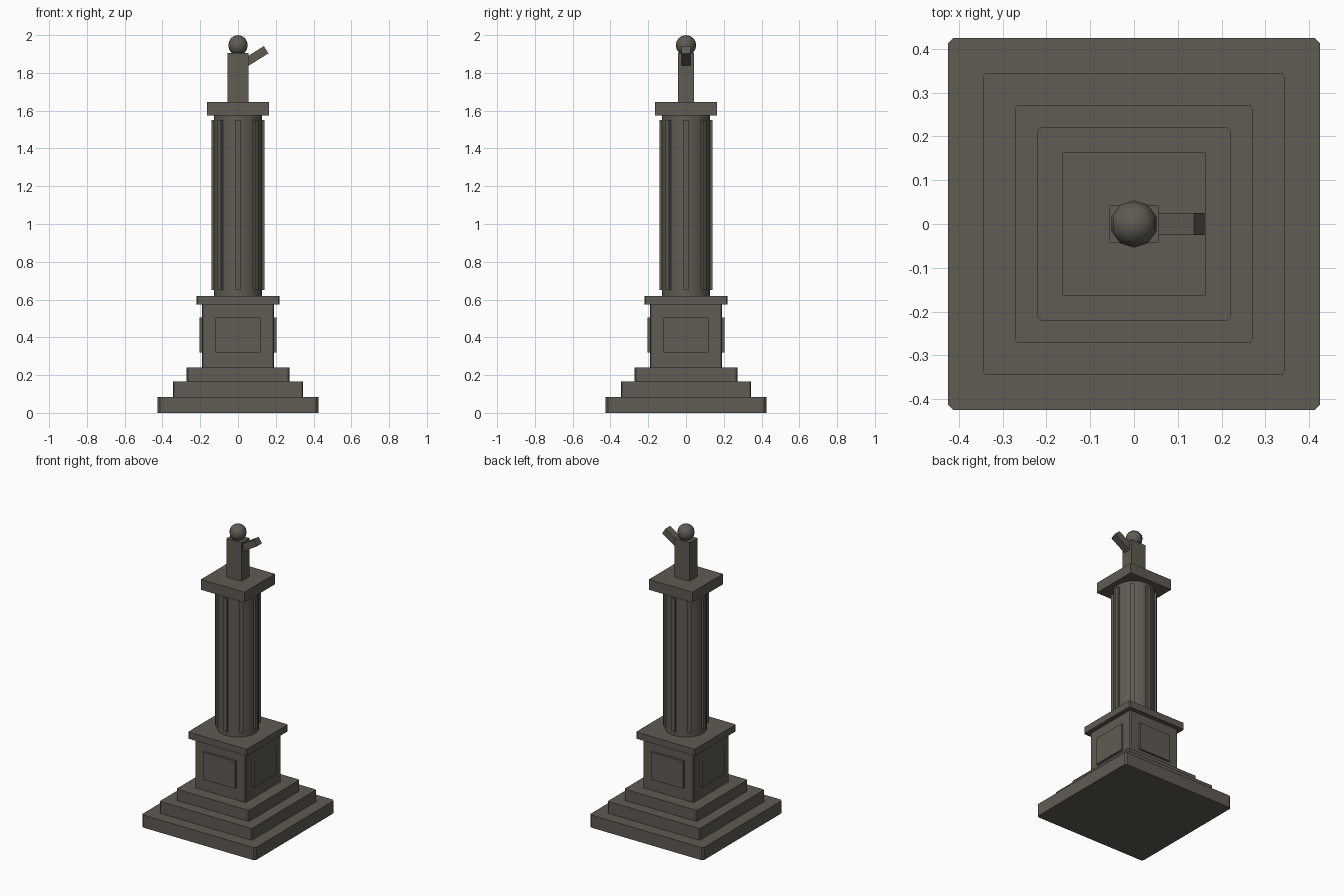
import bpy, bmesh, math
from mathutils import Matrix, Vector

if "Cube" in bpy.data.objects:
    bpy.data.objects.remove(bpy.data.objects["Cube"])

stone = bpy.data.materials.new("dark_stone")
stone.diffuse_color = (0.115, 0.105, 0.087, 1)
stone.use_nodes = True
stone.node_tree.nodes["Principled BSDF"].inputs["Base Color"].default_value = stone.diffuse_color


def finish(name, bm):
    mesh = bpy.data.meshes.new(name)
    bm.to_mesh(mesh)
    bm.free()
    mesh.materials.append(stone)
    obj = bpy.data.objects.new(name, mesh)
    bpy.context.collection.objects.link(obj)
    return obj


def box(name, size, center, rot=None, chamfer=0):
    """Box with optional chamfer on its vertical edges; rot is applied last."""
    bm = bmesh.new()
    bmesh.ops.create_cube(bm, size=1, matrix=Matrix.Diagonal((*size, 1)))
    if chamfer:
        upright = [e for e in bm.edges
                   if abs((e.verts[0].co - e.verts[1].co).z) > 0.001]
        bmesh.ops.bevel(bm, geom=upright, offset=chamfer, segments=1, affect='EDGES')
    bmesh.ops.transform(bm, matrix=Matrix.Translation(center), verts=bm.verts)
    if rot:
        bmesh.ops.transform(bm, matrix=rot, verts=bm.verts)
    return finish(name, bm)


def slab(name, half, z0, z1, chamfer=0):
    return box(name, (half * 2, half * 2, z1 - z0), (0, 0, (z0 + z1) / 2), chamfer=chamfer)


def smooth(obj, angle):
    bpy.ops.object.select_all(action='DESELECT')
    obj.select_set(True)
    bpy.context.view_layer.objects.active = obj
    bpy.ops.object.shade_smooth_by_angle(angle=math.radians(angle))


# Stepped base, pedestal and capital
slab("base_step_lower", 0.425, 0.0, 0.085, 0.012)
slab("base_step_middle", 0.345, 0.085, 0.165, 0.006)
slab("base_step_upper", 0.272, 0.165, 0.24, 0.006)
slab("pedestal", 0.19, 0.24, 0.575, 0.005)
slab("pedestal_cap", 0.22, 0.575, 0.62, 0.006)
slab("capital", 0.163, 1.575, 1.645)

# Raised panel on each pedestal side
for i in range(4):
    box(f"pedestal_panel_{i + 1}", (0.03, 0.24, 0.185), (0.188, 0, 0.4125),
        Matrix.Rotation(i * math.pi / 2, 4, 'Z'))

# Round column shaft
bm = bmesh.new()
bmesh.ops.create_cone(bm, cap_ends=True, segments=32, radius1=0.128, radius2=0.128,
                      depth=0.955, matrix=Matrix.Translation((0, 0, 1.0975)))
smooth(finish("column_shaft", bm), 40)

# Vertical ribs around the shaft
for i in range(8):
    box(f"column_rib_{i + 1}", (0.03, 0.028, 0.9), (0.125, 0, 1.1),
        Matrix.Rotation(i * math.pi / 4, 4, 'Z'))

# Statue: body, raised arm and head
box("statue_body", (0.112, 0.084, 0.26), (0, 0, 1.775))
tilt = math.radians(32)
length = 0.14
mid = Vector((0.149, 0, 1.9225)) - Vector((math.cos(tilt), 0, math.sin(tilt))) * length / 2
box("statue_arm", (length, 0.05, 0.045), (0, 0, 0),
    Matrix.Translation(mid) @ Matrix.Rotation(-tilt, 4, 'Y'))

bm = bmesh.new()
bmesh.ops.create_uvsphere(bm, u_segments=10, v_segments=8, radius=0.054,
                          matrix=Matrix.Translation((0, 0, 1.946)))
smooth(finish("statue_head", bm), 40)
